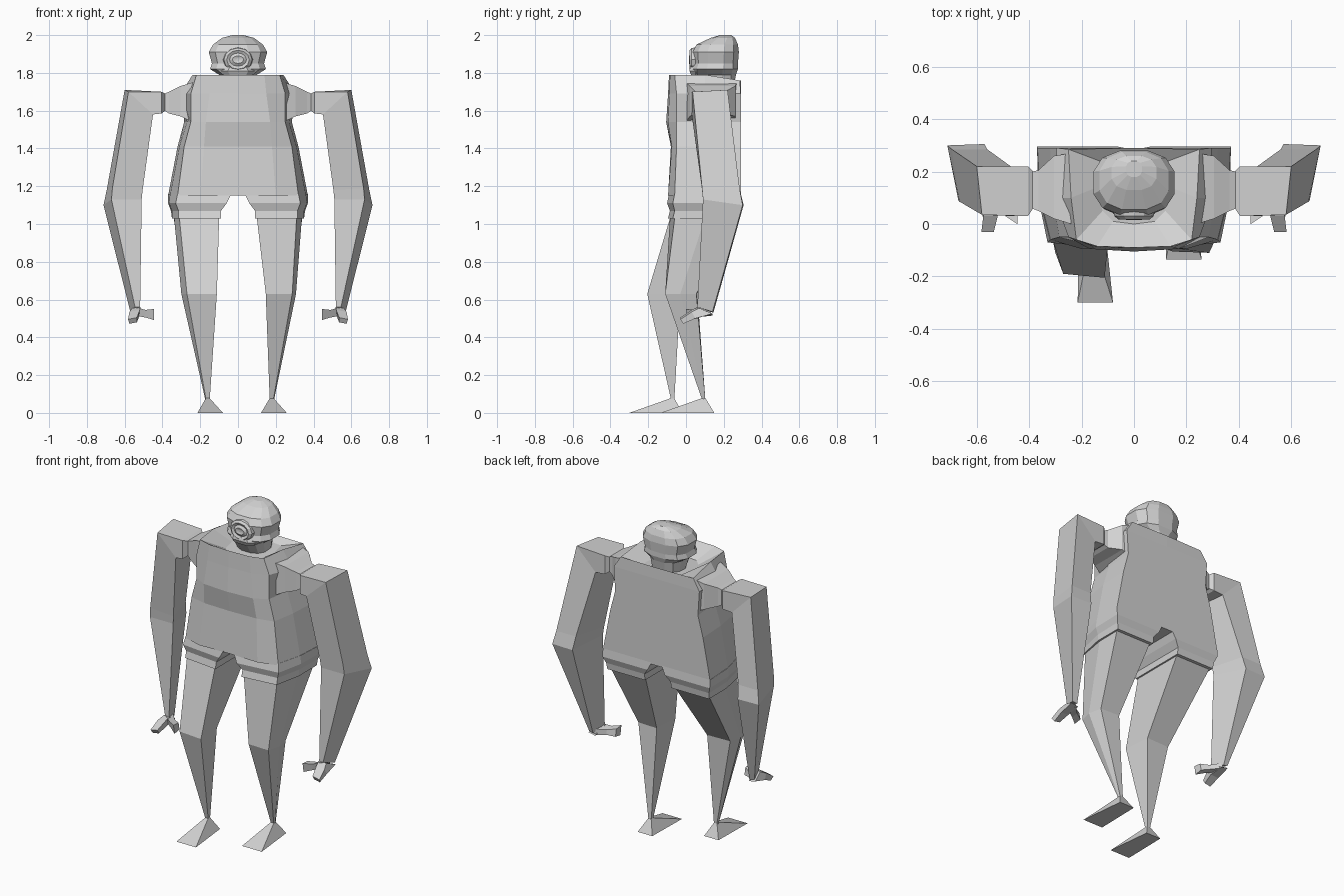
import bpy, bmesh, math

grey = bpy.data.materials.new("light_grey")
grey.diffuse_color = (0.65, 0.65, 0.65, 1)


def loft(name, rings, side=1):
    """Skin a stack of equal-length point rings; side=-1 mirrors across x."""
    bm = bmesh.new()
    loops = [[bm.verts.new((x * side, y, z)) for x, y, z in r] for r in rings]
    n = len(loops[0])
    for a, b in zip(loops, loops[1:]):
        for i in range(n):
            j = (i + 1) % n
            bm.faces.new((a[i], a[j], b[j], b[i]))
    bm.faces.new(loops[0])
    bm.faces.new(loops[-1])
    bmesh.ops.recalc_face_normals(bm, faces=bm.faces)
    me = bpy.data.meshes.new(name)
    bm.to_mesh(me)
    bm.free()
    me.materials.append(grey)
    ob = bpy.data.objects.new(name, me)
    bpy.context.collection.objects.link(ob)
    return ob


def level(z, pts):
    return [(x, y, z) for x, y in pts]


def mirrored(half):
    """Close a half outline (front centre ... back centre) across x = 0."""
    return half + [(-p[0],) + tuple(p[1:]) for p in half[-2:0:-1]]


# Torso, starting with a sunken collar around the neck
body = [
    (1.72, 1.73, [(0, 0.00), (.08, .01), (.12, .05), (.14, .14), (.13, .24), (0, .26)]),
    (1.79, 1.76, [(0, -.09), (.14, -.085), (.22, -.06), (.24, .10), (.25, .285), (0, .29)]),
    (1.69, 1.69, [(0, -.095), (.15, -.088), (.25, -.05), (.305, .10), (.295, .29), (0, .29)]),
    (1.54, 1.54, [(0, -.105), (.17, -.095), (.25, -.05), (.27, .10), (.285, .29), (0, .29)]),
    (1.41, 1.41, [(0, -.08), (.18, -.075), (.285, -.05), (.31, .10), (.32, .29), (0, .29)]),
    (1.15, 1.15, [(0, -.09), (.20, -.095), (.32, -.06), (.36, .10), (.37, .29), (0, .29)]),
]
loft("torso", [mirrored([(x, y, zf if y < .2 else zb) for x, y in half])
               for zf, zb, half in body])

# Head: stacked rings of (z, front y, back y, half width)
head = [(1.72, .08, .25, .09), (1.79, .035, .265, .10), (1.82, .03, .275, .148),
        (1.85, .04, .275, .138), (1.91, .035, .28, .155), (1.95, .055, .275, .132),
        (1.985, .13, .26, .085), (2.0, .18, .24, .03)]
rings = []
for z, yf, yb, w in head:
    ring = []
    for i in range(12):
        a = 2 * math.pi * (i + .5) / 12
        c, s = math.cos(a), math.sin(a)
        ring.append((w * math.copysign(abs(c) ** .8, c) / .973,
                     (yf + yb) / 2 + (yb - yf) / 2 * math.copysign(abs(s) ** .8, s) / .973, z))
    rings.append(ring)
loft("head", rings)

# Muzzle: concentric ellipses stepping forward, then into the mouth
muzzle = [(.08, .085, .068), (.03, .075, .062), (.018, .06, .05),
          (.026, .045, .035), (.016, .03, .02), (.02, .01, .008)]
loft("muzzle", [[(rx * math.cos(math.tau * i / 12), y, 1.87 + rz * math.sin(math.tau * i / 12))
                 for i in range(12)] for y, rx, rz in muzzle])

# Jaw ledge below the muzzle
loft("jaw", [level(z, [(-w, .1), (-w, .05), (-w * .6, y), (w * .6, y), (w, .05), (w, .1)])
             for z, w, y in [(1.785, .07, .03), (1.81, .09, .018), (1.83, .075, .022)]])


def box_ring(x, y0, y1, z0, z1):
    return [(x, y0, z0), (x, y0, z1), (x, y1, z1), (x, y1, z0)]


for side, tag in ((1, "left"), (-1, "right")):
    # Shoulder joint narrowing into the arm
    loft(tag + "_shoulder", [box_ring(.24, .0, .27, 1.54, 1.75),
                             box_ring(.305, .02, .26, 1.57, 1.73),
                             box_ring(.365, .05, .205, 1.585, 1.70),
                             box_ring(.39, .06, .20, 1.60, 1.69)], side)
    # Arm: squared shoulder, bend at the elbow, taper to the wrist
    loft(tag + "_arm", [
        box_ring(.385, .06, .20, 1.60, 1.69),
        box_ring(.405, .03, .22, 1.585, 1.70),
        [(.45, .03, 1.58), (.58, .035, 1.70), (.60, .22, 1.71), (.47, .22, 1.58)],
        [(.505, .085, 1.18), (.665, .085, 1.19), (.695, .285, 1.18), (.56, .285, 1.18)],
        [(.51, .09, 1.13), (.67, .09, 1.13), (.712, .30, 1.10), (.57, .305, 1.10)],
        [(.518, .06, .56), (.545, .06, .56), (.57, .14, .535), (.54, .145, .53)]], side)
    # Hand: a flat finger paddle forward and a thumb paddle inward
    loft(tag + "_fingers", [
        [(.515, .06, .56), (.56, .07, .555), (.575, .14, .525), (.53, .14, .515)],
        [(.52, .03, .545), (.575, .03, .535), (.578, .05, .50), (.525, .05, .505)],
        [(.535, -.03, .505), (.582, -.03, .495), (.575, -.015, .472), (.535, -.015, .48)]], side)
    loft(tag + "_thumb", [
        [(.54, .06, .56), (.54, .13, .55), (.54, .135, .515), (.54, .07, .515)],
        [(.49, .03, .545), (.49, .08, .54), (.49, .085, .51), (.49, .04, .505)],
        [(.445, .0, .55), (.445, .05, .545), (.445, .06, .50), (.445, .01, .492)]], side)

# Shorts legs with a bulging cuff
cuff = [
    (1.16, [(.035, -.09), (.32, -.06), (.36, .10), (.37, .29), (.035, .29)]),
    (1.11, [(.06, -.10), (.33, -.07), (.365, .10), (.37, .295), (.06, .295)]),
    (1.07, [(.09, -.085), (.315, -.06), (.35, .10), (.355, .28), (.09, .28)]),
    (1.03, [(.09, -.095), (.315, -.07), (.35, .10), (.35, .275), (.09, .275)]),
]
thigh = (1.03, [(.10, -.085), (.31, -.06), (.338, .10), (.34, .255), (.10, .255)])

# Legs in mid stride: (side, tag, knee outline, ankle, toe y, heel y, toe inner/outer x)
legs = [
    (1, "left", [(.147, -.105), (.287, -.11), (.307, -.03), (.29, .055), (.16, .06)],
     (.178, .095), -.135, .15, .122, .258),
    (-1, "right", [(.112, -.205), (.27, -.19), (.30, -.11), (.28, -.035), (.125, -.03)],
     (.16, -.07), -.30, -.02, .08, .215),
]
for side, tag, knee, (ax, ay), toe, heel, xi, xo in legs:
    loft(tag + "_shorts", [level(z, p) for z, p in cuff], side)
    ankle = [(ax - .01, ay - .008), (ax + .008, ay - .008), (ax + .012, ay),
             (ax + .008, ay + .008), (ax - .01, ay + .008)]
    loft(tag + "_leg", [level(*thigh), level(.63, knee), level(.065, ankle)], side)
    # Wedge foot rising to the ankle
    loft(tag + "_foot", [
        level(0, [(xi, toe), (xo, toe), (ax + .05, heel), (ax - .05, heel)]),
        level(.078, [(ax - .01, ay - .01), (ax + .01, ay - .01),
                     (ax + .01, ay + .008), (ax - .01, ay + .008)])], side)
